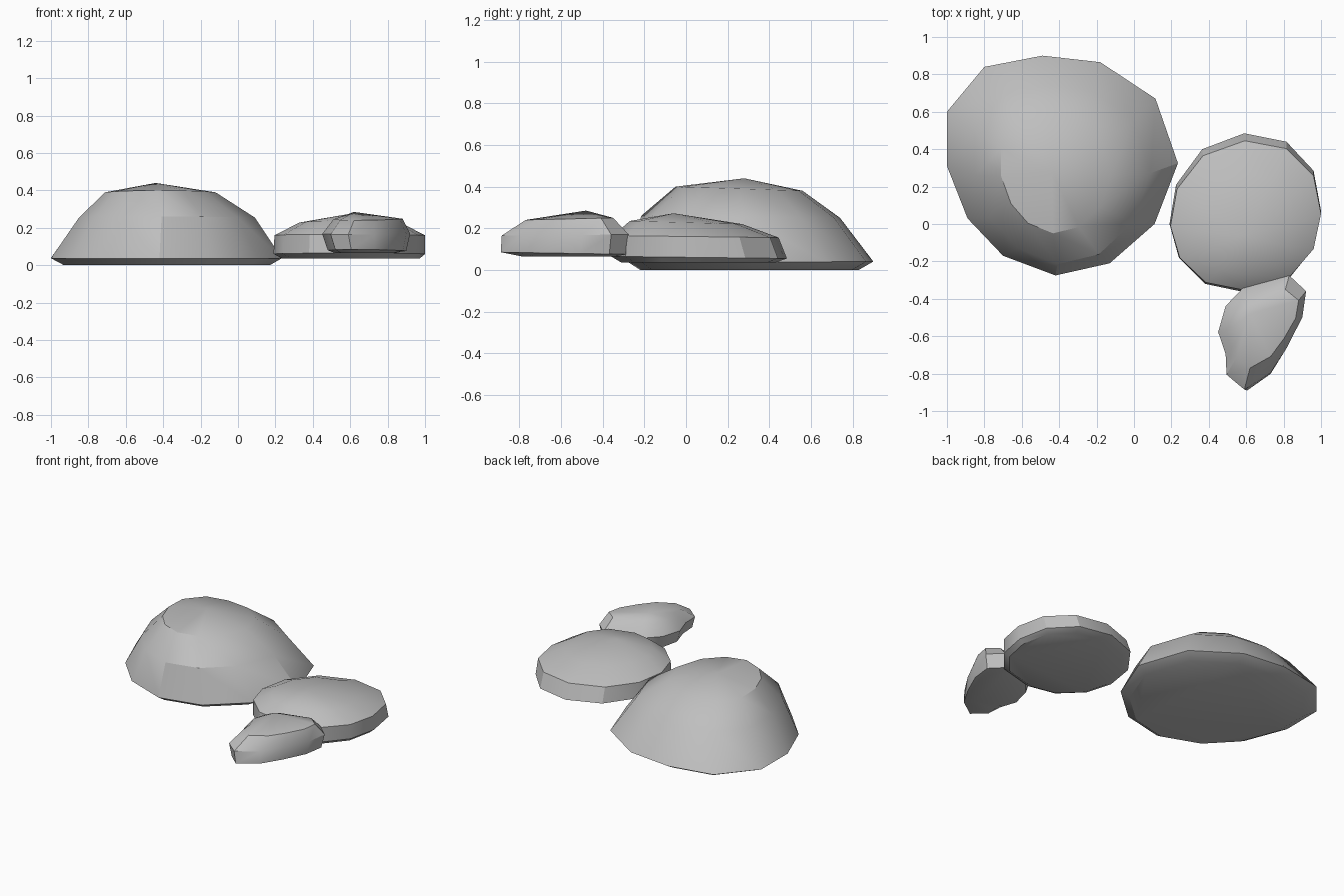
import bpy, bmesh, math

old = bpy.data.objects.get("Cube")
if old:
    bpy.data.objects.remove(old, do_unlink=True)

# Single stone colour
grey = bpy.data.materials.new("stone_grey")
colour = (0.52, 0.52, 0.52, 1)
grey.diffuse_color = colour
grey.use_nodes = True
bsdf = grey.node_tree.nodes["Principled BSDF"]
bsdf.inputs["Base Color"].default_value = colour
bsdf.inputs["Roughness"].default_value = 0.9


def stone(name, outline, rings, peak):
    """Loft rings fitted to (x0, x1, y0, y1, z front, z back), closed by a peak."""
    xs, ys = zip(*outline)
    x_low, x_span = min(xs), max(xs) - min(xs)
    y_low, y_span = min(ys), max(ys) - min(ys)
    bm = bmesh.new()
    previous = None
    for x0, x1, y0, y1, z_front, z_back in rings:
        ring = []
        for x, y in outline:
            u, v = (x - x_low) / x_span, (y - y_low) / y_span
            ring.append(bm.verts.new((x0 + u * (x1 - x0), y0 + v * (y1 - y0),
                                      z_front + v * (z_back - z_front))))
        if previous is None:
            bm.faces.new(ring)
        else:
            for i in range(len(ring)):
                j = (i + 1) % len(ring)
                bm.faces.new((previous[i], previous[j], ring[j], ring[i]))
        previous = ring
    top = bm.verts.new(peak)
    for i in range(len(previous)):
        bm.faces.new((previous[i], previous[(i + 1) % len(previous)], top))
    bmesh.ops.recalc_face_normals(bm, faces=bm.faces)
    mesh = bpy.data.meshes.new(name)
    bm.to_mesh(mesh)
    bm.free()
    mesh.materials.append(grey)
    obj = bpy.data.objects.new(name, mesh)
    bpy.context.collection.objects.link(obj)
    bpy.ops.object.select_all(action='DESELECT')
    obj.select_set(True)
    bpy.context.view_layer.objects.active = obj
    bpy.ops.object.shade_smooth_by_angle(angle=math.radians(32))


# Tall domed boulder, steep at the front
stone("large_stone",
      [(-1, .6), (-.8, .84), (-.49, .9), (-.18, .865), (.115, .67), (.235, .325),
       (.11, 0), (-.13, -.21), (-.42, -.275), (-.7, -.17), (-.89, .03), (-1, .31)],
      [(-.93, .17, -.22, .83, 0, 0),
       (-1, .235, -.275, .9, .035, .04),
       (-.85, .09, -.215, .74, .26, .25),
       (-.71, -.12, -.05, .56, .4, .38)],
      (-.44, .28, .44))

# Wide flat stone with a shallow crown
stone("flat_stone",
      [(.19, 0), (.225, .21), (.365, .4), (.59, .485), (.815, .44), (.96, .285),
       (1, .07), (.96, -.13), (.83, -.29), (.57, -.36), (.38, -.32), (.24, -.18)],
      [(.24, .97, -.31, .43, .035, .035),
       (.19, 1, -.36, .485, .065, .055),
       (.195, 1, -.35, .445, .165, .155),
       (.33, .87, -.27, .27, .235, .22)],
      (.58, -.06, .272))

# Small pointed stone, its crown leaning to the left
stone("small_stone",
      [(.59, -.89), (.73, -.8), (.82, -.66), (.9, -.5), (.92, -.36), (.83, -.275),
       (.58, -.345), (.49, -.44), (.45, -.58), (.49, -.7), (.495, -.81)],
      [(.52, .84, -.79, -.34, .065, .065),
       (.48, .9, -.89, -.285, .085, .075),
       (.45, .92, -.885, -.275, .165, .17),
       (.51, .88, -.77, -.35, .24, .25)],
      (.62, -.48, .285))
